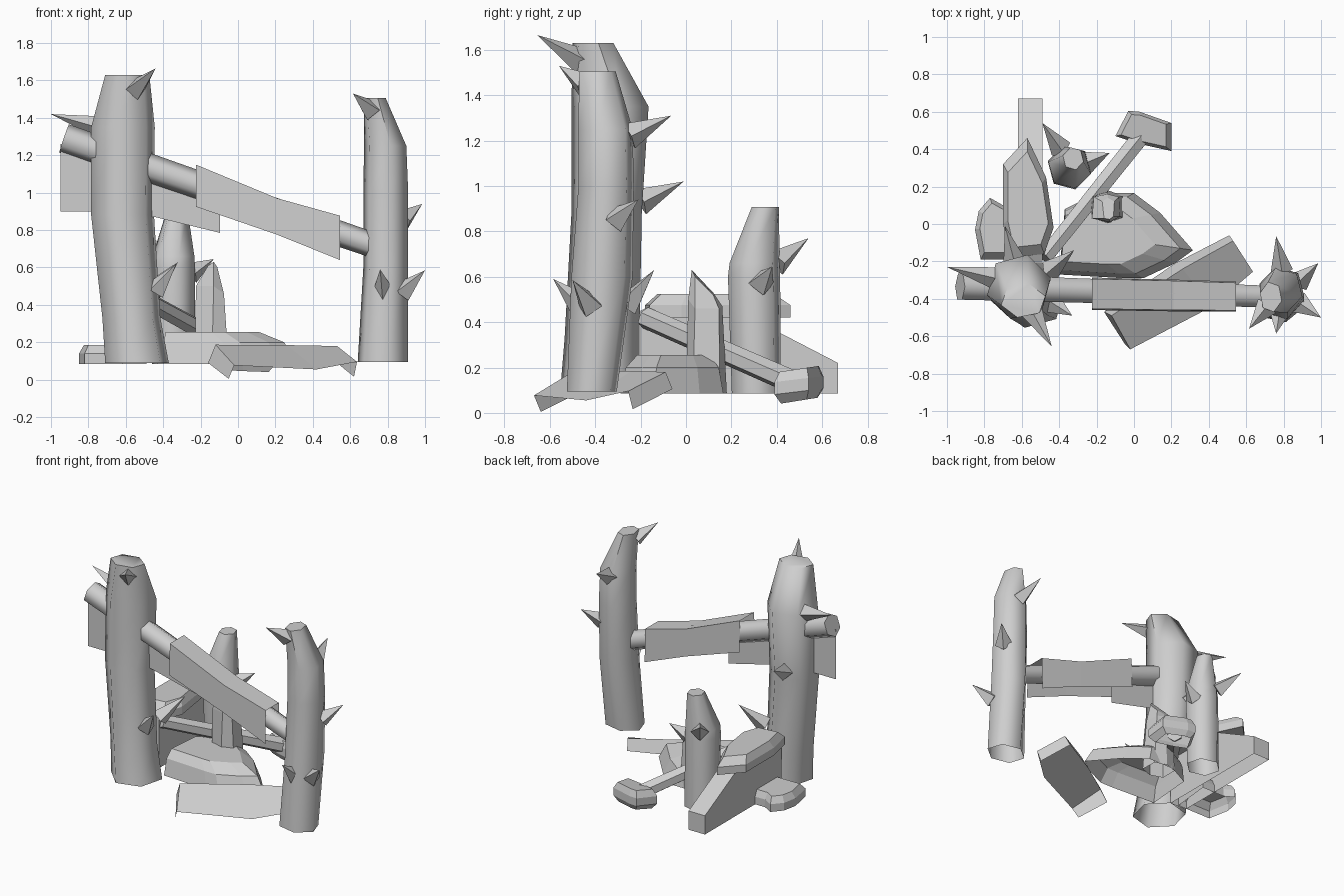
import bpy
import bmesh
from math import sin, cos, pi, radians
from mathutils import Vector

default_cube = bpy.data.objects.get("Cube")
if default_cube:
    bpy.data.objects.remove(default_cube, do_unlink=True)

# Single plain material
grey = bpy.data.materials.new("plain_grey")
grey.use_nodes = True
colour = (0.62, 0.62, 0.62, 1)
grey.diffuse_color = colour
grey.node_tree.nodes["Principled BSDF"].inputs["Base Color"].default_value = colour


def finish(name, bm, smooth_angle=None):
    """Turn a bmesh into a named object, optionally smooth shaded."""
    bmesh.ops.recalc_face_normals(bm, faces=bm.faces[:])
    mesh = bpy.data.meshes.new(name)
    bm.to_mesh(mesh)
    bm.free()
    mesh.materials.append(grey)
    obj = bpy.data.objects.new(name, mesh)
    bpy.context.collection.objects.link(obj)
    if smooth_angle:
        bpy.ops.object.select_all(action='DESELECT')
        obj.select_set(True)
        bpy.context.view_layer.objects.active = obj
        bpy.ops.object.shade_smooth_by_angle(angle=radians(smooth_angle))


def skin(name, rings, smooth_angle=None, open_base=True):
    """Bridge a list of equal-length point rings; the base may stay open."""
    bm = bmesh.new()
    loops = [[bm.verts.new(p) for p in ring] for ring in rings]
    count = len(loops[0])
    for low, high in zip(loops, loops[1:]):
        for i in range(count):
            j = (i + 1) % count
            bm.faces.new((low[i], low[j], high[j], high[i]))
    bm.faces.new(loops[-1])
    if not open_base:
        bm.faces.new(loops[0][::-1])
    finish(name, bm, smooth_angle)


def sheet(name, rows):
    """Folded open sheet through equal-length rows of points."""
    bm = bmesh.new()
    lines = [[bm.verts.new(p) for p in row] for row in rows]
    for a, b in zip(lines, lines[1:]):
        for i in range(len(a) - 1):
            bm.faces.new((a[i], a[i + 1], b[i + 1], b[i]))
    finish(name, bm)


def post(name, levels, phase, sides=6):
    """Upright log: each level is centre x, centre y, height, half width x, half width y."""
    turns = [2 * pi * i / sides + radians(phase) for i in range(sides)]
    reach = cos(pi / 12)
    rings = [[(x + rx * cos(t) / reach, y + ry * sin(t) / reach, z) for t in turns]
             for x, y, z, rx, ry in levels]
    skin(name, rings, 65)


def stone(name, outline, layers, anchor=None, tilt=0, open_base=True):
    """Faceted rock: one plan outline, repeated at (height, scale) layers about an anchor."""
    cx, cy = anchor or (sum(p[0] for p in outline) / len(outline),
                        sum(p[1] for p in outline) / len(outline))
    rings = [[(cx + (x - cx) * s, cy + (y - cy) * s, z + tilt * (y - cy)) for x, y in outline]
             for z, s in layers]
    skin(name, rings, open_base=open_base)


def rod(name, start, end, radius_start, radius_end, sides, smooth_angle=None):
    """Tapered bar or cone running between two points."""
    start, end = Vector(start), Vector(end)
    axis = end - start
    bm = bmesh.new()
    bmesh.ops.create_cone(bm, cap_ends=True, segments=sides, radius1=radius_start,
                          radius2=radius_end, depth=axis.length)
    turn = axis.to_track_quat('Z', 'Y')
    for v in bm.verts:
        v.co = turn @ v.co + (start + end) / 2
    finish(name, bm, smooth_angle)


# Three upright logs with chopped tops
post("tall_post", [
    (-.54, -.38, .09, .17, .175), (-.57, -.37, .33, .155, .165),
    (-.617, -.35, .88, .168, .155), (-.615, -.335, 1.35, .17, .17),
    (-.592, -.41, 1.63, .118, .09)], phase=15)
post("side_post", [
    (.775, -.415, .095, .135, .11), (.79, -.37, .6, .12, .135),
    (.79, -.352, 1.0, .12, .122), (.787, -.355, 1.25, .113, .12),
    (.732, -.39, 1.505, .058, .08)], phase=45)
post("back_post", [
    (-.345, .31, .085, .115, .108), (-.345, .3, .6, .115, .115),
    (-.345, .302, .66, .112, .11), (-.325, .35, .908, .055, .06)], phase=45)

# Sloping cross beam
rod("cross_beam", (-.93, -.335, 1.29), (.72, -.388, .72), .08, .067, 6, 65)

# Cloth sleeve draped over the beam, open below
sleeve = [(-.225, -.373, .087, 1.15, .925), (.21, -.382, .085, .97, .775),
          (.545, -.388, .08, .877, .64)]
sheet("beam_sleeve", [[(x, y - h, low), (x, y - h * .92, top),
                       (x, y + h * .92, top), (x, y + h, low)]
                      for x, y, h, top, low in sleeve])

# Hanging board under the high end of the beam
board = [(-.95, 1.26, .9), (-.78, 1.2, .9), (-.445, 1.1, .87), (-.095, .98, .785)]
sheet("hanging_board", [[(x, -.35, low), (x, -.35, top)] for x, top, low in board])

# Sagging front plank with turned-down ends and back edge
sheet("front_plank", [
    [(-.05, -.64, .005), (-.16, -.47, .09), (-.16, -.47, .09)],
    [(-.02, -.67, .077), (-.12, -.49, .187), (-.16, -.47, .09)],
    [(.42, -.44, .055), (.26, -.24, .185), (.22, -.21, .09)],
    [(.636, -.255, .096), (.53, -.09, .18), (.51, -.06, .105)],
    [(.62, -.235, .016), (.51, -.06, .105), (.51, -.06, .105)]])

# Ramp board leaning into the tall post
ramp_levels = [(-.2, .085, .67, .085), (-.2, .45, .67, .22), (-.1, .5, .13, .5)]
left, right = -.62, -.49
skin("ramp_board", [[(left, a, za), (right, a, za), (right, b, zb), (left, b, zb)]
                    for a, za, b, zb in ramp_levels])

# Loose stones
stone("ramp_stone",
      [(-.7, .32), (-.57, .46), (-.47, .25), (-.43, -.02), (-.48, -.16), (-.66, -.18), (-.7, .0)],
      [(.42, 1), (.475, 1), (.525, .8)], open_base=False)
stone("centre_stone",
      [(-.4, -.27), (-.05, -.29), (.05, -.29), (.22, -.21), (.315, -.14),
       (.14, .06), (0, .165), (-.2, .165), (-.37, .08)],
      [(.085, 1), (.2, .9), (.255, .7)], anchor=(-.36, -.04))
stone("left_stone",
      [(-.85, -.03), (-.82, -.19), (-.55, -.19), (-.52, .1), (-.7, .1), (-.77, .14), (-.83, .07)],
      [(.085, 1), (.14, 1), (.185, .8)])

# Upright shard with a slanted tip
skin("stone_shard", [
    [(-.23, .03, .085), (-.14, 0, .085), (-.05, .03, .085),
     (-.055, .15, .085), (-.14, .18, .085), (-.23, .15, .085)],
    [(-.225, .03, .5), (-.13, .01, .5), (-.075, .04, .46),
     (-.08, .145, .46), (-.14, .16, .47), (-.215, .145, .49)],
    [(-.16, .03, .61), (-.13, .025, .63), (-.11, .04, .6),
     (-.105, .12, .52), (-.14, .14, .5), (-.17, .12, .53)]])

# Fallen hammer
rod("hammer_handle", (-.48, -.18, .42), (.03, .46, .14), .048, .053, 6)
stone("hammer_head",
      [(-.1, .47), (-.03, .605), (.03, .6), (.2, .54), (.2, .39), (.02, .43)],
      [(.055, .75), (.095, 1), (.15, 1), (.195, .8)], tilt=.12)

# Thorns driven into the posts: base point, tip point
thorns = {
    "tall_post_thorn": [
        ((-.55, -.46, 1.55), (-.44, -.655, 1.665)), ((-.74, -.29, 1.35), (-1, -.23, 1.42)),
        ((-.64, -.2, .93), (-.69, -.01, 1.02)), ((-.45, -.25, .48), (-.32, -.14, .63)),
        ((-.44, -.42, .48), (-.33, -.49, .62))],
    "side_post_thorn": [
        ((.79, -.25, 1.22), (.76, -.065, 1.31)), ((.88, -.31, .85), (.985, -.21, .94)),
        ((.88, -.42, .47), (1, -.5, .585)), ((.78, -.46, .47), (.76, -.585, .59)),
        ((.71, -.44, 1.44), (.615, -.56, 1.53))],
    "back_post_thorn": [
        ((-.25, .33, .57), (-.13, .38, .645)), ((-.39, .4, .66), (-.49, .54, .77))],
}
for name, pairs in thorns.items():
    for number, (base, tip) in enumerate(pairs, 1):
        rod(f"{name}_{number}", base, tip, .06, 0, 4)
